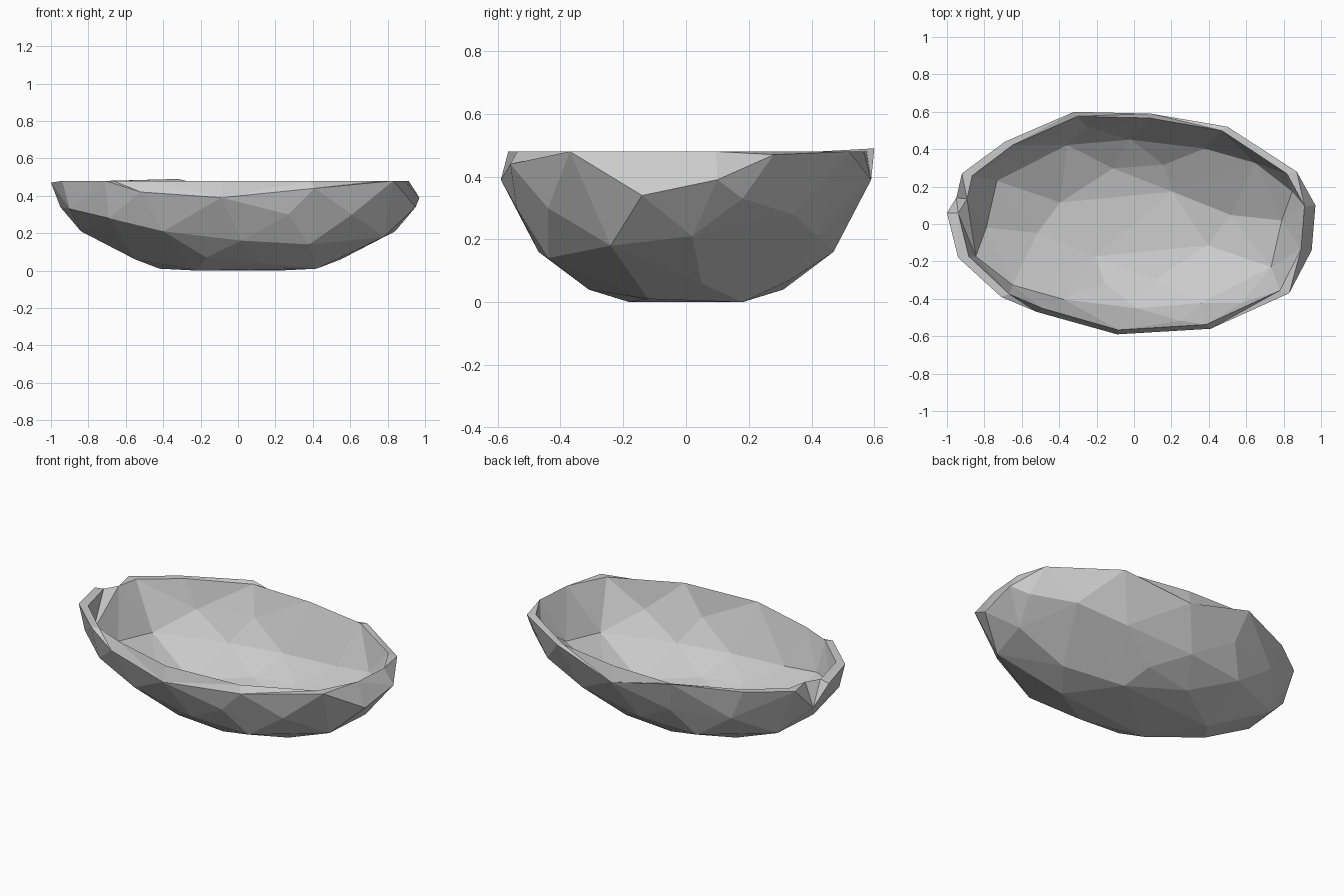
import bpy
import bmesh
from mathutils import Vector

cube = bpy.data.objects.get("Cube")
if cube:
    bpy.data.objects.remove(cube, do_unlink=True)


def flat_material(name, colour):
    material = bpy.data.materials.new(name)
    material.use_nodes = True
    material.diffuse_color = colour
    shader = material.node_tree.nodes["Principled BSDF"]
    shader.inputs["Base Color"].default_value = colour
    return material


# Peaks around the uneven rim, in hundredths of a unit
rim_peaks = [
    (-100, 6, 47), (-92, 27, 48), (-69, 44, 48), (-32, 60, 49),
    (13, 58, 49), (50, 52, 48), (87, 28, 47), (100, -5, 48),
    (83, -37, 48), (41, -56, 44), (8, -57, 50), (-30, -54, 48),
    (-71, -39, 48), (-94, -18, 48), (97, 10, 39),
]

# Facet corners on the front half of the wall and the base
wall_corners = [
    (-52, -47, 42), (-9, -59, 39), (27, -54, 30), (61, -44, 30),
    (95, -14, 34), (-69, -34, 28), (-90, -18, 33),
    (-40, -42, 21), (2, -47, 16), (38, -44, 14), (78, -24, 18),
    (-84, -2, 21),
]
base_corners = [
    (-17, -33, 7), (42, -12, 1), (12, -31, 4),
    (-55, -5, 6), (-22, -18, 0),
]

# A half turn of the front corners makes the back half
front = wall_corners + base_corners
back = [(-x, -y, z) for x, y, z in front]

bm = bmesh.new()
for point in rim_peaks + front + back:
    bm.verts.new(Vector(point) / 100)

# Outer shell: faceted hull with its lid removed
hull = bmesh.ops.convex_hull(bm, input=bm.verts[:])
spare = set(hull["geom_interior"] + hull["geom_unused"])
bmesh.ops.delete(
    bm,
    geom=[v for v in spare if isinstance(v, bmesh.types.BMVert)],
    context="VERTS",
)
RIM_LEVEL = 0.48
LOWEST_NOTCH = 0.335
lid = [f for f in bm.faces if all(v.co.z > LOWEST_NOTCH for v in f.verts)]
bmesh.ops.delete(bm, geom=lid, context="FACES")

# Inner shell: smaller copy with a level rim
outer_faces = bm.faces[:]
rim_edges = [e for e in bm.edges if e.is_boundary]
rim_verts = {v for e in rim_edges for v in e.verts}
inner = {}
for v in bm.verts[:]:
    height = RIM_LEVEL - (RIM_LEVEL - v.co.z) * 0.92
    if v in rim_verts:
        height = RIM_LEVEL
    inner[v] = bm.verts.new((v.co.x * 0.94, v.co.y * 0.96, height))
for face in outer_faces:
    bm.faces.new([inner[v] for v in reversed(face.verts)])

# Sloping lip between the two shells
for edge in rim_edges:
    a, b = edge.verts
    bm.faces.new((a, b, inner[b], inner[a]))

bmesh.ops.triangulate(bm, faces=[f for f in bm.faces if len(f.verts) > 3])
bmesh.ops.recalc_face_normals(bm, faces=bm.faces[:])

mesh = bpy.data.meshes.new("faceted_bowl")
bm.to_mesh(mesh)
bm.free()
mesh.materials.append(flat_material("pale grey", (0.6, 0.6, 0.6, 1.0)))
bowl = bpy.data.objects.new("faceted_bowl", mesh)
bpy.context.collection.objects.link(bowl)
